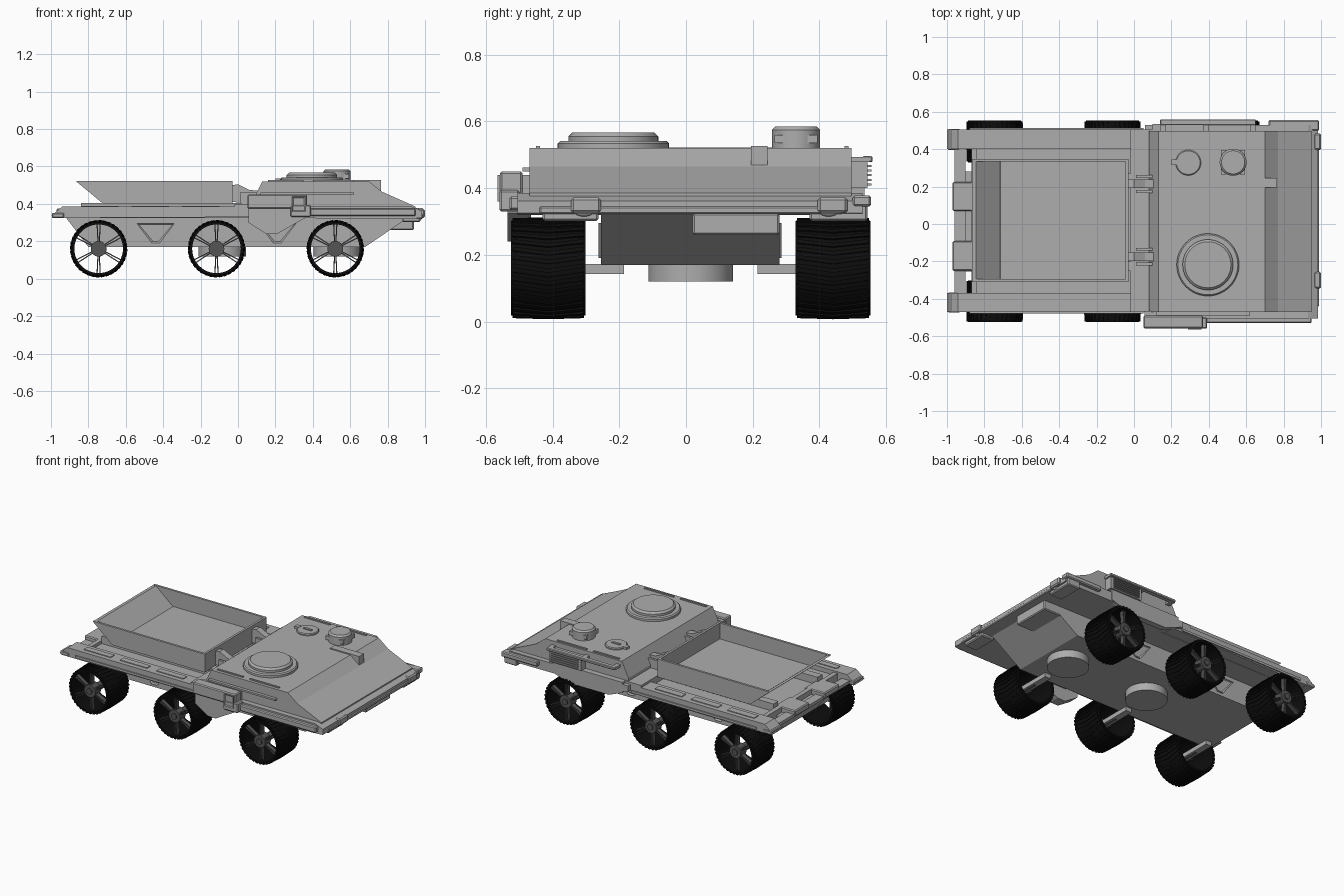
import bpy, bmesh, math
from mathutils import Matrix, Vector

if "Cube" in bpy.data.objects:
    bpy.data.objects.remove(bpy.data.objects["Cube"])

YC = 0.014  # centre line of the hull


def material(name, r, g, b):
    m = bpy.data.materials.new(name)
    m.use_nodes = True
    m.diffuse_color = (r, g, b, 1)
    bsdf = next(n for n in m.node_tree.nodes if n.type == 'BSDF_PRINCIPLED')
    bsdf.inputs["Base Color"].default_value = (r, g, b, 1)
    return m


GREY = material("body grey", 0.42, 0.42, 0.42)
RIM = material("rim dark grey", 0.09, 0.09, 0.09)
BLACK = material("tyre black", 0.004, 0.004, 0.004)


def finish(bm, name, mat, smooth=False):
    bmesh.ops.recalc_face_normals(bm, faces=bm.faces[:])
    if smooth:
        for f in bm.faces:
            f.smooth = True
        for e in bm.edges:
            e.smooth = len(e.link_faces) == 2 and e.calc_face_angle(0) < 0.5
    me = bpy.data.meshes.new(name)
    bm.to_mesh(me)
    bm.free()
    me.materials.append(mat)
    ob = bpy.data.objects.new(name, me)
    bpy.context.collection.objects.link(ob)
    return ob


def add_box(bm, size, matrix):
    bmesh.ops.create_cube(bm, size=1, matrix=matrix @ Matrix.Diagonal((*size, 1)))


def box(name, x0, x1, y0, y1, z0, z1, mat=GREY, bevel=0):
    bm = bmesh.new()
    add_box(bm, (x1 - x0, y1 - y0, z1 - z0),
            Matrix.Translation(((x0 + x1) / 2, (y0 + y1) / 2, (z0 + z1) / 2)))
    if bevel:
        bmesh.ops.bevel(bm, geom=bm.edges[:], offset=bevel, segments=1, affect='EDGES')
    return finish(bm, name, mat)


def prism(name, pts, y0, y1, mat=GREY, inset=None):
    """Extrude an xz outline along y; inset sinks a panel into the y0 face."""
    bm = bmesh.new()
    face = bm.faces.new([bm.verts.new((x, y0, z)) for x, z in pts])
    ext = bmesh.ops.extrude_face_region(bm, geom=[face], use_keep_orig=True)
    bmesh.ops.translate(bm, vec=(0, y1 - y0, 0),
                        verts=[v for v in ext["geom"] if isinstance(v, bmesh.types.BMVert)])
    bmesh.ops.recalc_face_normals(bm, faces=bm.faces[:])
    if inset:
        f = [f for f in bm.faces if all(abs(v.co.y - y0) < 1e-5 for v in f.verts)]
        bmesh.ops.inset_region(bm, faces=f, thickness=inset[0], depth=-inset[1])
    return finish(bm, name, mat)


def lathe(name, profile, loc, axis='Z', mat=GREY, steps=48):
    """Revolve (radius, height) points about the z or y axis."""
    bm = bmesh.new()
    vs = [bm.verts.new((r, 0, h)) for r, h in profile]
    edges = [bm.edges.new((a, b)) for a, b in zip(vs, vs[1:] + vs[:1])]
    bmesh.ops.spin(bm, geom=vs + edges, cent=(0, 0, 0), axis=(0, 0, 1),
                   angle=math.tau, steps=steps, use_merge=False)
    bmesh.ops.remove_doubles(bm, verts=bm.verts[:], dist=1e-5)
    if axis == 'Y':
        bmesh.ops.rotate(bm, verts=bm.verts[:], matrix=Matrix.Rotation(math.pi / 2, 3, 'X'))
    bmesh.ops.translate(bm, verts=bm.verts[:], vec=loc)
    return finish(bm, name, mat, True)


def disc(name, x, y, z0, z1, r, top=None, mat=GREY):
    top = r if top is None else top
    return lathe(name, [(0, z0), (r, z0), (r, z1 - (r - top)), (top, z1), (0, z1)], (x, y, 0), 'Z', mat)


# --- wheels: hollow tyre, chevron tread, spokes and hub ---
def wheel(tag, x, side):
    y, z = YC + side * 0.427, 0.16
    lathe("tyre_" + tag, [(0.130, -0.112), (0.142, -0.112), (0.146, -0.085), (0.148, 0),
                          (0.146, 0.085), (0.142, 0.112), (0.130, 0.112)], (x, y, z), 'Y', BLACK)
    bm = bmesh.new()
    for i in range(36):
        for half in (-1, 1):
            m = (Matrix.Translation((x, y, z)) @ Matrix.Rotation(i * math.tau / 36, 4, 'Y')
                 @ Matrix.Translation((0, half * 0.053, 0.1465))
                 @ Matrix.Rotation(half * 0.14, 4, 'Z') @ Matrix.Rotation(-half * 0.03, 4, 'X'))
            add_box(bm, (0.013, 0.108, 0.010), m)
    finish(bm, "tread_" + tag, BLACK)
    bm = bmesh.new()
    for i in range(6):
        for lean in (-1, 1):
            m = (Matrix.Translation((x, y + side * 0.075, z))
                 @ Matrix.Rotation(i * math.tau / 6, 4, 'Y')
                 @ Matrix.Translation((lean * 0.006, 0, 0.085)) @ Matrix.Rotation(lean * 0.05, 4, 'Y'))
            add_box(bm, (0.006, 0.028, 0.096), m)
    finish(bm, "spokes_" + tag, RIM)
    a, b = sorted((side * 0.04, side * 0.10))
    lathe("hub_" + tag, [(0, -b), (0.042, -b), (0.042, -a), (0, -a)], (x, y, z), 'Y', RIM, 24)
    lathe("hub_cap_" + tag, [(0, -0.108), (0.02, -0.108), (0.02, 0.108), (0, 0.108)],
          (x, y, z), 'Y', RIM, 12)
    ends = sorted((YC + side * 0.2, YC + side * 0.48))
    box("axle_" + tag, x - 0.022, x + 0.022, *ends, 0.143, 0.172)


for pos, wx in (("rear", -0.745), ("middle", -0.115), ("front", 0.52)):
    wheel(pos + "_right", wx, -1)
    wheel(pos + "_left", wx, 1)

# --- lower hull, belly drums and side panels ---
prism("lower_hull", [(-0.93, 0.34), (-0.80, 0.17), (0.68, 0.17), (0.93, 0.34)], -0.255, 0.28)
for n, dx in (("middle", -0.085), ("front", 0.53)):
    disc("belly_drum_" + n, dx, YC, 0.12, 0.18, 0.127)
for n, cx in (("rear", -0.44), ("front", 0.21)):
    tri = [(cx - 0.10, 0.295), (cx + 0.10, 0.295), (cx + 0.02, 0.19), (cx - 0.02, 0.19)]
    prism("triangle_panel_right_" + n, tri, -0.262, -0.25, inset=(0.012, 0.008))
    prism("triangle_panel_left_" + n, tri, 0.287, 0.27, inset=(0.012, 0.008))
box("front_intake", 0.80, 0.94, 0.02, 0.28, 0.26, 0.325, bevel=0.006)

# --- rear deck and rails ---
box("deck_plate", -0.87, 0.15, -0.40, 0.43, 0.325, 0.355)
rail = [(-1.0, 0.335), (-0.94, 0.385), (0.12, 0.385), (0.12, 0.33), (-0.93, 0.325)]
for n, y0, y1 in (("right", -0.47, -0.37), ("left", 0.40, 0.505)):
    prism("side_rail_" + n, rail, y0, y1)
    out = (y0 - 0.008, y0) if n == "right" else (y1, y1 + 0.008)
    box("rail_strip_" + n, -0.88, 0.05, *out, 0.335, 0.35)
    box("rail_cap_" + n, -0.995, -0.93, y0 - 0.004, y1 + 0.004, 0.325, 0.352, bevel=0.005)
    for i in range(3):
        box(f"rail_plate_{n}_{i}", -0.84 + i * 0.27, -0.64 + i * 0.27,
            y0 + 0.03, y1 - 0.03, 0.384, 0.39)
for n, y0, y1 in (("right", -0.25, -0.09), ("left", 0.07, 0.225)):
    box("tail_block_" + n, -0.97, -0.82, y0, y1, 0.335, 0.375, bevel=0.006)
box("tail_beam", -0.96, -0.90, -0.37, 0.40, 0.33, 0.35)
box("cross_beam", -0.87, -0.84, -0.37, 0.40, 0.35, 0.375)
for n, y0 in (("right", -0.25), ("left", 0.22)):
    box("bed_runner_" + n, -0.84, 0.02, y0, y0 + 0.05, 0.35, 0.405)

# --- dump bed: open box with a sloping tail ---
floor = [(-0.72, 0.40), (-0.03, 0.40), (-0.03, 0.415), (-0.715, 0.415)]
prism("bed_floor", floor, -0.31, 0.348)
prism("bed_tail_slope", [(-0.865, 0.52), (-0.72, 0.40), (-0.70, 0.40), (-0.845, 0.52)], -0.31, 0.348)
box("bed_front_wall", -0.045, -0.03, -0.31, 0.348, 0.40, 0.522)
for n, y0, y1 in (("right", -0.31, -0.295), ("left", 0.333, 0.348)):
    prism("bed_wall_" + n, [(-0.865, 0.522), (-0.72, 0.40), (-0.03, 0.40), (-0.03, 0.522)], y0, y1)
for n, cy in (("right", -0.175), ("left", 0.215)):
    prism("bed_hinge_" + n, [(-0.03, 0.50), (0.0, 0.505), (0.06, 0.475), (0.11, 0.47),
                             (0.11, 0.40), (-0.03, 0.41)], cy - 0.022, cy + 0.022)
    for k in (-1, 1):
        box(f"hinge_ear_{n}_{k}", 0.01, 0.11, cy + k * 0.04 - 0.008, cy + k * 0.04 + 0.008, 0.385, 0.46)

# --- cab ---
box("cab_rear_step", -0.02, 0.13, -0.47, 0.505, 0.35, 0.40)
prism("cab_body", [(0.08, 0.36), (0.08, 0.42), (0.13, 0.52), (0.70, 0.52), (0.77, 0.465),
                   (0.95, 0.385), (0.95, 0.34), (0.9, 0.33)], -0.47, 0.497)
prism("fender_deck", [(0.06, 0.345), (0.06, 0.385), (0.93, 0.385), (0.985, 0.362),
                      (0.985, 0.325), (0.9, 0.32), (0.15, 0.325)], -0.505, 0.53)
box("nose_bar", 0.93, 0.99, -0.44, 0.47, 0.322, 0.345, bevel=0.005)
box("fender_block_left", 0.72, 0.99, 0.50, 0.555, 0.345, 0.378, bevel=0.006)
box("fender_block_right", 0.38, 0.95, -0.53, -0.49, 0.335, 0.375, bevel=0.006)
for n, y0, y1 in (("right", -0.43, -0.262), ("left", 0.37, 0.545)):
    box("lamp_housing_" + n, 0.88, 0.975, y0, y1, 0.302, 0.36, bevel=0.006)
    bm = bmesh.new()
    cy = (y0 + y1) / 2 + (0.04 if n == "right" else -0.03)
    bmesh.ops.create_uvsphere(bm, u_segments=20, v_segments=10, radius=1,
                              matrix=Matrix.Translation((0.975, cy, 0.331))
                              @ Matrix.Diagonal((0.012, 0.03, 0.016, 1)))
    finish(bm, "lamp_" + n, GREY, True)
for n, cy in (("right", -0.30), ("left", 0.44)):
    box("tow_hook_" + n, 0.96, 1.0, cy - 0.045, cy + 0.045, 0.325, 0.372, bevel=0.008)

# right side equipment box and hanging skirt
prism("skirt_right", [(0.055, 0.44), (0.055, 0.30), (0.15, 0.24), (0.21, 0.24), (0.36, 0.325), (0.36, 0.44)],
      -0.535, -0.465)
box("equipment_box", 0.05, 0.37, -0.558, -0.49, 0.375, 0.45, bevel=0.006)
box("equipment_lower_box", 0.28, 0.39, -0.56, -0.50, 0.33, 0.395, bevel=0.006)
prism("equipment_window", [(0.29, 0.36), (0.36, 0.36), (0.36, 0.44), (0.29, 0.44)],
      -0.565, -0.55, inset=(0.012, 0.008))
box("side_ledge_right", 0.12, 0.62, -0.49, -0.465, 0.45, 0.462)

# left side skirt and railing with a grille
prism("skirt_left", [(0.10, 0.40), (0.10, 0.33), (0.20, 0.29), (0.50, 0.29), (0.62, 0.33), (0.62, 0.40)],
      0.495, 0.535)
box("railing_bar", 0.14, 0.65, 0.528, 0.56, 0.478, 0.496, bevel=0.004)
for i, x in enumerate((0.14, 0.37, 0.62)):
    box(f"railing_arm_{i}", x, x + 0.03, 0.48, 0.55, 0.478, 0.494)
box("grille_case", 0.40, 0.64, 0.49, 0.545, 0.40, 0.485)
for i in range(5):
    box(f"grille_slat_{i}", 0.42, 0.62, 0.54, 0.556, 0.408 + i * 0.014, 0.414 + i * 0.014)

# --- roof fittings ---
disc("turret_ring", 0.395, -0.218, 0.51, 0.541, 0.167, 0.160)
disc("turret_cap", 0.395, -0.218, 0.535, 0.567, 0.135, 0.123)
disc("periscope_drum", 0.53, 0.33, 0.51, 0.585, 0.072, 0.062)
disc("hatch", 0.29, 0.328, 0.51, 0.532, 0.068, 0.063)
for i in range(4):
    a = math.tau * (i + 0.5) / 4
    dx, dy = 0.07 * math.cos(a), 0.07 * math.sin(a)
    box(f"periscope_port_{i}", 0.515 + dx, 0.545 + dx, 0.315 + dy, 0.345 + dy, 0.535, 0.56)
box("hatch_latch", 0.20, 0.23, 0.315, 0.345, 0.515, 0.535)
box("hatch_handle", 0.26, 0.32, 0.32, 0.336, 0.53, 0.538)
box("roof_rib", 0.55, 0.765, 0.195, 0.245, 0.465, 0.527)
for n, y0 in (("right", -0.45), ("left", 0.475)):
    for i, (x0, x1) in enumerate(((0.16, 0.35), (0.40, 0.62))):
        box(f"roof_edge_strip_{n}_{i}", x0, x1, y0, y0 + 0.012, 0.515, 0.527)
